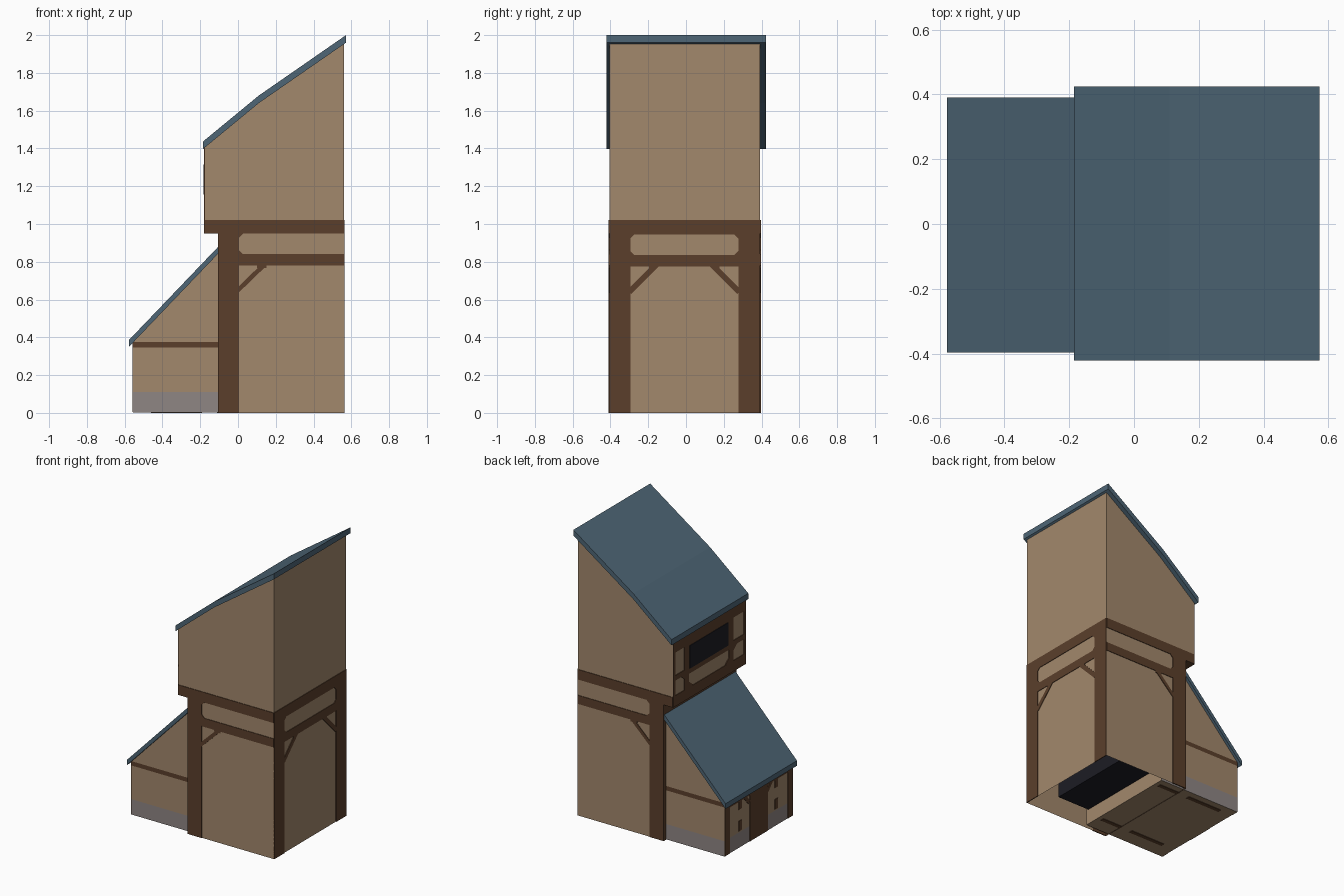
import bpy, bmesh
from mathutils import Vector

if "Cube" in bpy.data.objects:
    bpy.data.objects.remove(bpy.data.objects["Cube"])


def material(name, rgb):
    lin = [((c / 255 + 0.055) / 1.055) ** 2.4 if c > 10 else c / 3294 for c in rgb]
    m = bpy.data.materials.new(name)
    m.diffuse_color = (*lin, 1)
    m.use_nodes = True
    m.node_tree.nodes["Principled BSDF"].inputs["Base Color"].default_value = m.diffuse_color
    return m


PLASTER = material("tan plaster", (162, 136, 108))
TIMBER = material("brown timber", (91, 63, 43))
STONE = material("grey stone", (143, 134, 132))
SLATE = material("blue slate", (78, 102, 118))
DARK = material("dark glass", (28, 28, 36))

Y0, Y1 = -0.405, 0.392      # tower walls
T = 0.004                   # thickness of painted-on plates


def prism(name, pts, axis, a, b, mats, paint=None, cuts=(), open_bottom=False):
    """Extrude a 2D outline along an axis from a to b."""
    def co(p, d):
        return {'x': (d, *p), 'y': (p[0], d, p[1]), 'z': (*p, d)}[axis]
    bm = bmesh.new()
    v0 = [bm.verts.new(co(p, a)) for p in pts]
    v1 = [bm.verts.new(co(p, b)) for p in pts]
    bm.faces.new(v0)
    bm.faces.new(v1)
    n = len(pts)
    for i in range(n):
        j = (i + 1) % n
        bm.faces.new((v0[i], v0[j], v1[j], v1[i]))
    for z in cuts:
        bmesh.ops.bisect_plane(bm, geom=bm.verts[:] + bm.edges[:] + bm.faces[:],
                               plane_co=(0, 0, z), plane_no=(0, 0, 1))
    bmesh.ops.recalc_face_normals(bm, faces=bm.faces[:])
    if open_bottom:
        low = [f for f in bm.faces if f.normal.z < -0.9 and f.calc_center_median().z < 0.01]
        bmesh.ops.delete(bm, geom=low, context='FACES')
    if paint:
        for f in bm.faces:
            f.material_index = paint(f.calc_center_median(), f.normal)
    me = bpy.data.meshes.new(name)
    bm.to_mesh(me)
    bm.free()
    for m in mats:
        me.materials.append(m)
    ob = bpy.data.objects.new(name, me)
    bpy.context.collection.objects.link(ob)
    return ob


def rect(u0, u1, z0, z1):
    return [(u0, z0), (u1, z0), (u1, z1), (u0, z1)]


def bar(p, q, w):
    """Outline of a slanted strip from p to q."""
    p, q = Vector(p), Vector(q)
    d = (q - p).normalized() * w / 2
    s = Vector((-d.y, d.x))
    return [tuple(v) for v in (p - s, q - s, q + s, p + s)]


def corner(u, z, su, sz, r=0.022):
    return [(u, z), (u + su * r, z), (u, z + sz * r)]


def plates(name, outlines, axis, pos, side, mat=TIMBER):
    for o in outlines:
        prism(name, o, axis, pos - 0.002 * side, pos + T * side, [mat])


# Tower with the overhanging upper storey; wall and soffit behind lean-to are timber
tower = [(-.105, 0), (.56, 0), (.56, 1.955), (.11, 1.65), (-.175, 1.41), (-.175, .95), (-.105, .95)]
prism("tower_walls", tower, 'y', Y0, Y1, [PLASTER, TIMBER],
      lambda c, n: int((n.x < -.9 and c.z < .95) or n.z < -.9), open_bottom=True)

# Roof of the tower with a slight bend
top = [(-.185, 1.437), (.11, 1.68), (.572, 2.0)]
prism("tower_roof", top + [(x, z - .04) for x, z in reversed(top)], 'y', -.422, .424, [SLATE])

# Lean-to with stone footing and a timber band, coloured by height
lean = [(-.555, .003), (.08, .003), (.08, .80), (-.105, .85), (-.555, .375)]


def lean_paint(c, n):
    if abs(n.z) > .6 or n.x > .9:
        return 0
    return 2 if c.z < .11 else 1 if .345 < c.z < .375 else 0


prism("lean_to_walls", lean, 'y', -.38, .37, [PLASTER, TIMBER, STONE], lean_paint,
      cuts=(.11, .345, .375))
top = [(-.578, .385), (-.09, .895)]
prism("lean_to_roof", top + [(x, z - .036) for x, z in reversed(top)], 'y', -.397, .39, [SLATE])

# Timber framing on the front and back of the tower
side_frame = [rect(-.175, .56, .95, 1.02), rect(-.105, .005, 0, .96), rect(.0, .56, .78, .84),
              bar((-.005, .645), (.15, .795), .024), rect(.10, .15, .768, .785),
              corner(.005, .84, 1, 1), corner(.005, .95, 1, -1)]
plates("front_timber", side_frame, 'y', Y0, -1)
plates("back_timber", side_frame, 'y', Y1, 1)

# Timber framing on the right side of the tower
A, B = -.295, .277
right_frame = [rect(Y0, Y1, .945, 1.02), rect(Y0, A, 0, .95), rect(B, Y1, 0, .95),
               rect(A, B, .775, .835)]
for u, s in ((A, 1), (B, -1)):
    right_frame += [bar((u - s * .005, .64), (u + s * .145, .79), .03),
                    corner(u + s * .10, .78, s, -1, .04),
                    corner(u, .835, s, 1), corner(u, .945, s, -1)]
plates("right_timber", right_frame, 'x', .56, 1)

# Timber framing and window on the left of the upper storey
left_frame = [rect(Y0, Y1, .95, 1.025), rect(Y0, Y1, 1.325, 1.405), rect(-.23, .23, 1.12, 1.325)]
for s, edge in ((-1, Y0), (1, Y1)):
    a, b = sorted((edge, edge - s * .022))
    left_frame += [rect(a, b, .95, 1.4),
                   rect(s * .245 - .025, s * .245 + .025, .95, 1.4),
                   rect(*sorted((s * .24, edge)), 1.13, 1.165),
                   bar((s * .24, 1.09), (s * .31, 1.15), .025),
                   bar((s * .24, 1.06), (s * .19, 1.02), .03)]
plates("window_frame", left_frame, 'x', -.175, -1)
plates("window_glass", [rect(-.205, .215, 1.155, 1.315)], 'x', -.177, -1.5, DARK)

# Door, corner posts and braces on the left of the lean-to
door = [rect(-.105, .095, .004, .35), rect(-.38, .37, .325, .37)]
for s, edge in ((-1, -.38), (1, .37)):
    a, b = sorted((edge, edge - s * .055))
    door += [rect(a, b, .004, .36),
             rect(s * .2 - .016, s * .2 + .016, .12, .19),
             rect(s * .2 - .016, s * .2 + .016, .27, .33),
             bar((s * .10, .28), (s * .15, .335), .025)]
plates("door_and_posts", door, 'x', -.555, -1)

# Strips under the lean-to floor
for y in (.31, -.26):
    for a, b in ((-.46, -.19), (-.11, .05)):
        prism("floor_strip", rect(a, b, y - .014, y + .014), 'z', 0, .005, [TIMBER])

# Dark filling inside the tower, seen only from below
prism("inner_block", rect(.09, .34, .1, .7), 'y', -.35, .35, [DARK])
